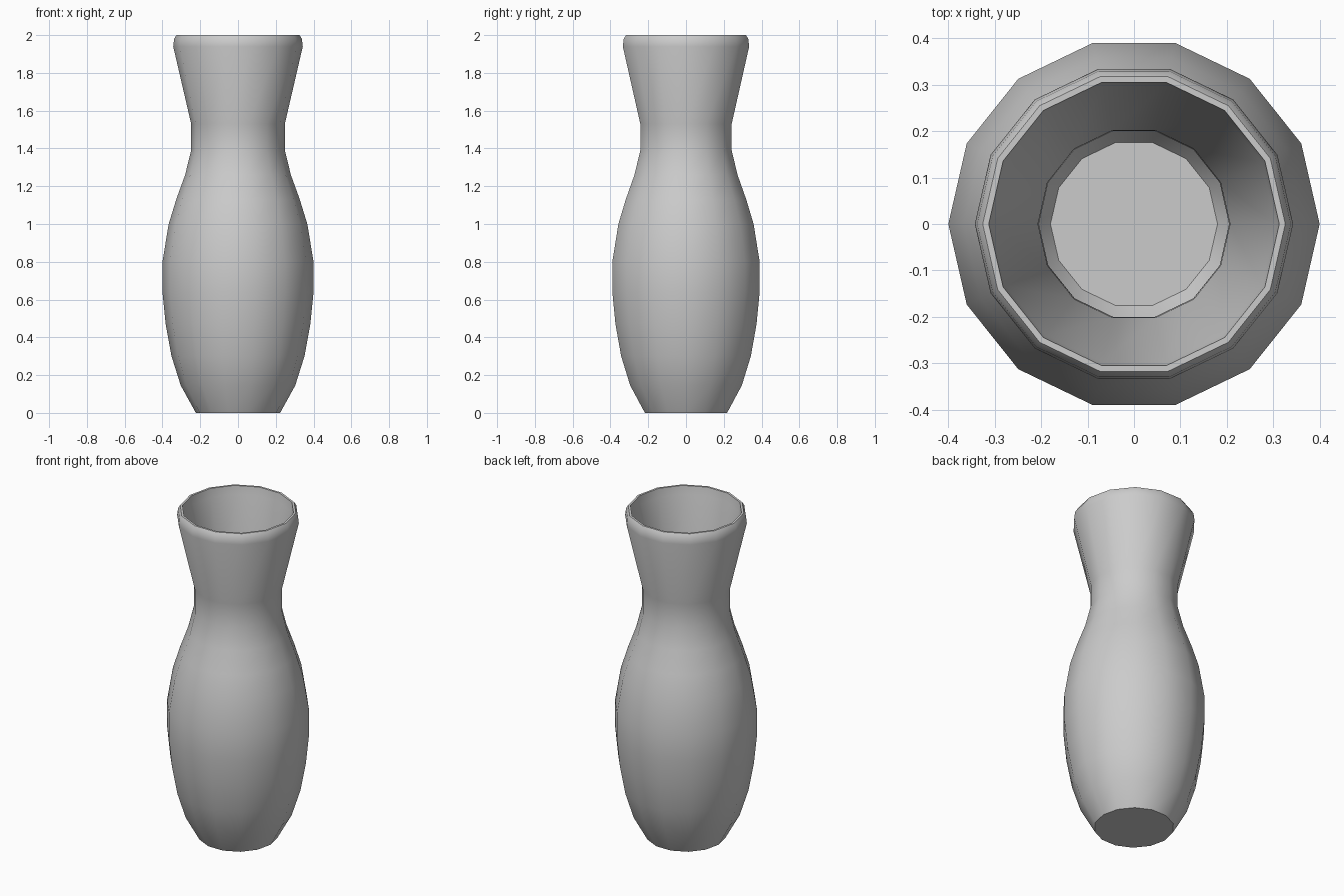
import bpy, bmesh, math

if "Cube" in bpy.data.objects:
    bpy.data.objects.remove(bpy.data.objects["Cube"])

SIDES = 14

# Profile (radius, height): outer wall going up, rim, then inner wall going down
outer = [(.223, 0), (.303, .145), (.352, .30), (.383, .47), (.40, .64), (.40, .80),
         (.367, 1.0), (.327, 1.13), (.28, 1.26), (.248, 1.39), (.248, 1.53),
         (.343, 1.94), (.338, 1.98), (.326, 2.0)]
inner = [(.313, 2.0), (.306, 1.95), (.207, 1.54), (.205, 1.38), (.242, 1.245),
         (.288, 1.11), (.328, .985), (.36, .795), (.36, .645), (.343, .475),
         (.314, .315), (.267, .17), (.18, .04)]


def lathe(name, profile, sides):
    """Revolve a profile around z and close both ends with flat discs."""
    bm = bmesh.new()
    rings = []
    for r, z in profile:
        rings.append([bm.verts.new((r * math.cos(2 * math.pi * i / sides),
                                    r * math.sin(2 * math.pi * i / sides), z))
                      for i in range(sides)])
    for a, b in zip(rings, rings[1:]):
        for i in range(sides):
            j = (i + 1) % sides
            bm.faces.new((a[i], a[j], b[j], b[i]))
    bm.faces.new(rings[0][::-1])   # base
    bm.faces.new(rings[-1])        # inside floor
    bmesh.ops.recalc_face_normals(bm, faces=bm.faces)
    mesh = bpy.data.meshes.new(name)
    bm.to_mesh(mesh)
    bm.free()
    obj = bpy.data.objects.new(name, mesh)
    bpy.context.collection.objects.link(obj)
    return obj


# Hollow vase, smooth sides with crisp base and rim
vase = lathe("vase", outer + inner, SIDES)
bpy.context.view_layer.objects.active = vase
vase.select_set(True)
bpy.ops.object.shade_smooth_by_angle(angle=math.radians(40))
